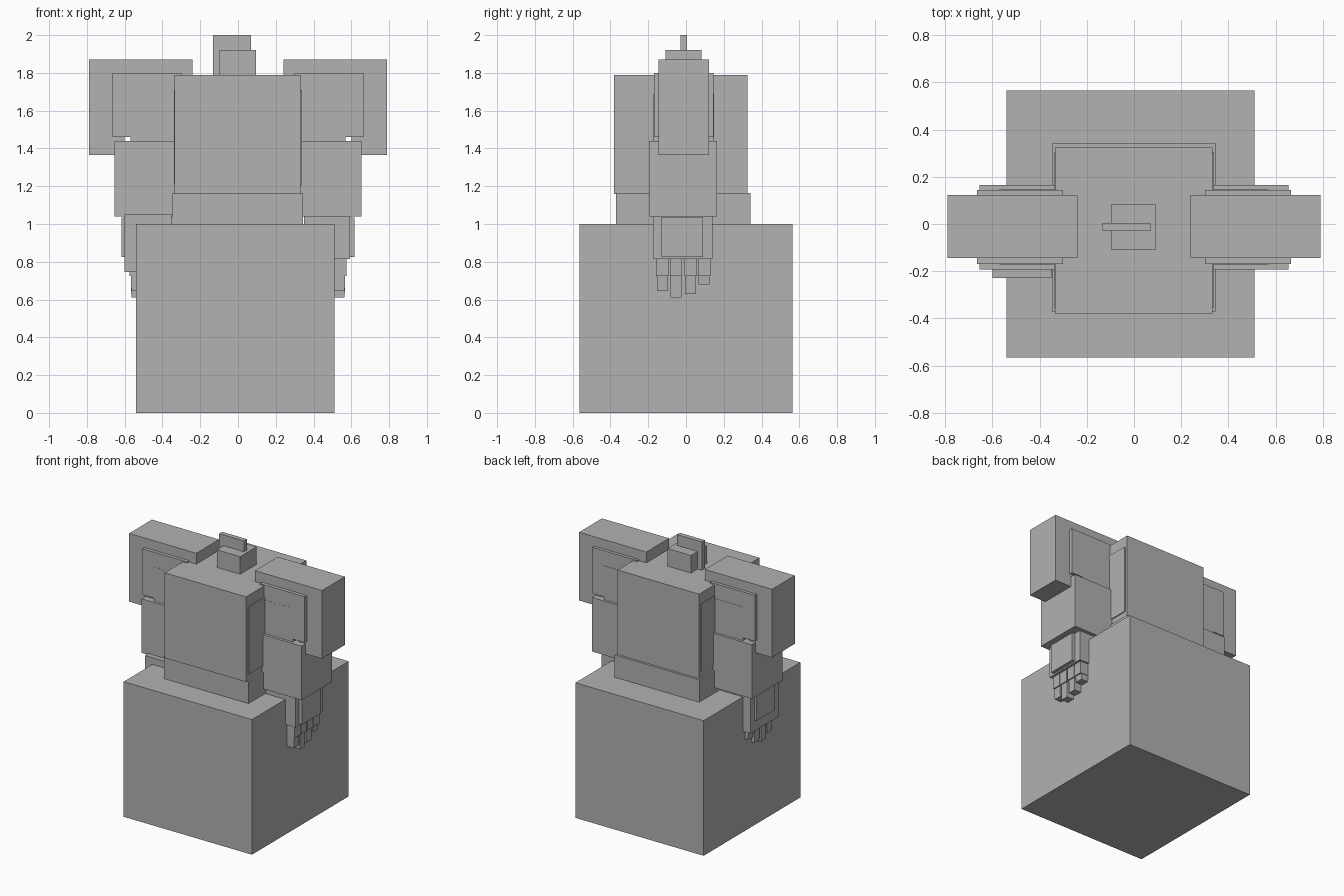
import bpy
import bmesh

cube = bpy.data.objects.get("Cube")
if cube:
    bpy.data.objects.remove(cube, do_unlink=True)

grey = bpy.data.materials.new("plain_grey")
grey.use_nodes = True
COLOUR = (0.445, 0.445, 0.445, 1)
grey.diffuse_color = COLOUR
grey.node_tree.nodes["Principled BSDF"].inputs["Base Color"].default_value = COLOUR


def block(name, x, y, z, mirror=False, taper=1.0):
    """Box from (min, max) ranges; the lower end can taper."""
    if mirror:
        x = (-x[1], -x[0])
    bm = bmesh.new()
    bmesh.ops.create_cube(bm, size=1)
    for v in bm.verts:
        k = taper if v.co.z < 0 else 1.0
        v.co.x = (x[0] + x[1]) / 2 + v.co.x * k * (x[1] - x[0])
        v.co.y = (y[0] + y[1]) / 2 + v.co.y * k * (y[1] - y[0])
        v.co.z = z[0] if v.co.z < 0 else z[1]
    mesh = bpy.data.meshes.new(name)
    bm.to_mesh(mesh)
    bm.free()
    mesh.materials.append(grey)
    obj = bpy.data.objects.new(name, mesh)
    bpy.context.collection.objects.link(obj)
    return obj


# Large base, body and head
block("base", (-0.54, 0.51), (-0.565, 0.565), (0, 1.0))
block("waist", (-0.348, 0.345), (-0.37, 0.342), (0.95, 1.165))
block("torso", (-0.335, 0.332), (-0.38, 0.325), (1.16, 1.79))
block("head", (-0.098, 0.094), (-0.108, 0.082), (1.75, 1.92))
block("head_crest", (-0.133, 0.07), (-0.03, 0.005), (1.75, 2.0))

# (y, tip height) of the four fingers
FINGERS = [(-0.125, 0.645), (-0.053, 0.61), (0.024, 0.63), (0.096, 0.68)]

for side, m in (("left", False), ("right", True)):
    # Thin panel on the flank of the torso
    block(side + "_flank_panel", (0.32, 0.339), (-0.355, 0.305), (1.21, 1.71), m)

    # Armour hooked over the shoulder
    block(side + "_shoulder_top", (0.24, 0.79), (-0.145, 0.122), (1.785, 1.87), m)
    block(side + "_shoulder_guard", (0.60, 0.79), (-0.145, 0.122), (1.365, 1.865), m)

    # Arm
    block(side + "_upper_arm", (0.30, 0.665), (-0.17, 0.145), (1.46, 1.80), m)
    block(side + "_elbow", (0.30, 0.57), (-0.171, 0.147), (1.40, 1.69), m)
    block(side + "_forearm", (0.33, 0.655), (-0.192, 0.165), (1.04, 1.44), m)

    # Hand: the right one hangs a little lower and further forward
    shift = -0.045 if m else 0.0
    palm_y = (-0.23, 0.105) if m else (-0.175, 0.14)
    palm_z = (0.745, 1.05) if m else (0.815, 1.05)
    block(side + "_palm", (0.35, 0.60 if m else 0.592), palm_y, palm_z, m)
    block(side + "_hand_plate", (0.55, 0.617),
          (-0.13 + shift * 0.7, 0.09 + shift * 0.7), (0.825, 1.035), m)
    for i, (y, tip) in enumerate(FINGERS):
        y += shift
        name = f"{side}_finger_{i + 1}"
        block(name + "_base", (0.45, 0.575), (y - 0.033, y + 0.033), (0.725, 0.83), m)
        block(name + "_tip", (0.455, 0.567), (y - 0.03, y + 0.03), (tip, 0.73), m, 0.96)
